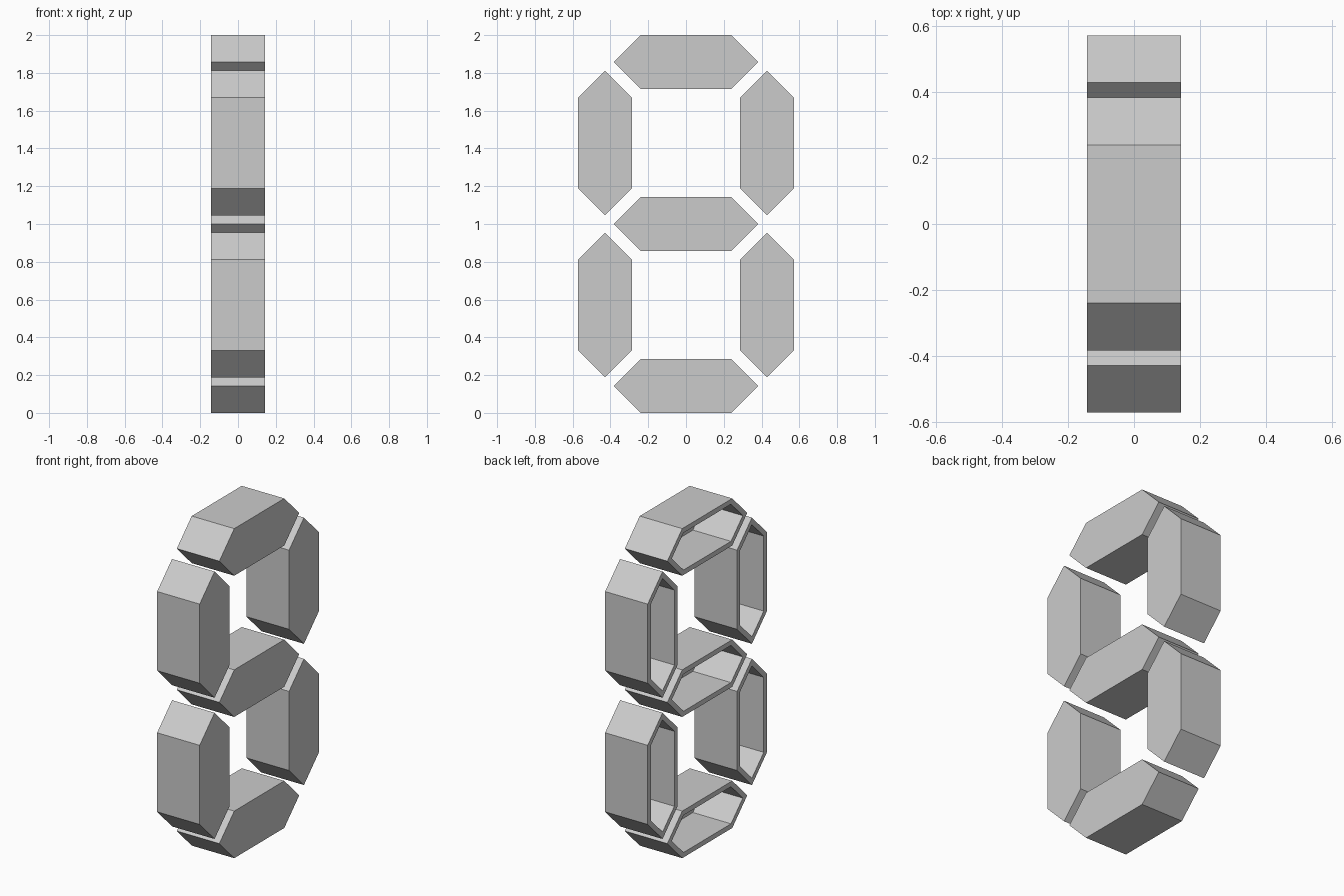
import bpy
import bmesh
from math import pi
from mathutils import Matrix, Vector

cube = bpy.data.objects.get("Cube")
if cube:
    bpy.data.objects.remove(cube, do_unlink=True)

HALF = 1 / 7        # half the width and depth of a segment
STRAIGHT = 0.24     # half the length of its straight sides
TIP = 0.383         # half the length from point to point
WALL = 0.03         # thickness of the shell

grey = bpy.data.materials.new("light grey")
grey.use_nodes = True
colour = (0.6, 0.6, 0.6, 1)
grey.diffuse_color = colour
grey.node_tree.nodes["Principled BSDF"].inputs["Base Color"].default_value = colour


def segment(name, y, z, upright):
    """Pointed six-sided tray, closed towards +x and hollow towards -x."""
    bm = bmesh.new()
    outline = [(TIP, 0), (STRAIGHT, HALF), (-STRAIGHT, HALF),
               (-TIP, 0), (-STRAIGHT, -HALF), (STRAIGHT, -HALF)]
    cap = bm.faces.new([bm.verts.new((HALF, a, b)) for a, b in outline])

    # Solid prism
    ext = bmesh.ops.extrude_face_region(bm, geom=[cap], use_keep_orig=True)
    back = [g for g in ext["geom"] if isinstance(g, bmesh.types.BMFace)]
    moved = [g for g in ext["geom"] if isinstance(g, bmesh.types.BMVert)]
    bmesh.ops.translate(bm, verts=moved, vec=Vector((-2 * HALF, 0, 0)))
    bmesh.ops.recalc_face_normals(bm, faces=bm.faces[:])

    # Rim and hollow
    bmesh.ops.inset_region(bm, faces=back, thickness=WALL, use_even_offset=True)
    floor = bmesh.ops.extrude_discrete_faces(bm, faces=back)["faces"][0]
    bmesh.ops.translate(bm, verts=floor.verts[:], vec=Vector((2 * HALF - WALL, 0, 0)))

    if upright:
        bm.transform(Matrix.Rotation(pi / 2, 4, "X"))
    mesh = bpy.data.meshes.new(name)
    bm.to_mesh(mesh)
    bm.free()
    mesh.materials.append(grey)
    obj = bpy.data.objects.new(name, mesh)
    obj.location = (0, y, z)
    bpy.context.collection.objects.link(obj)


# Three level segments
for level, z in (("bottom", HALF), ("middle", 1), ("top", 2 - HALF)):
    segment(level + "_segment", 0, z, False)

# Four upright segments
for level, z in (("lower", 4 * HALF), ("upper", 10 * HALF)):
    for side, y in (("front", -3 * HALF), ("back", 3 * HALF)):
        segment(f"{level}_{side}_segment", y, z, True)
